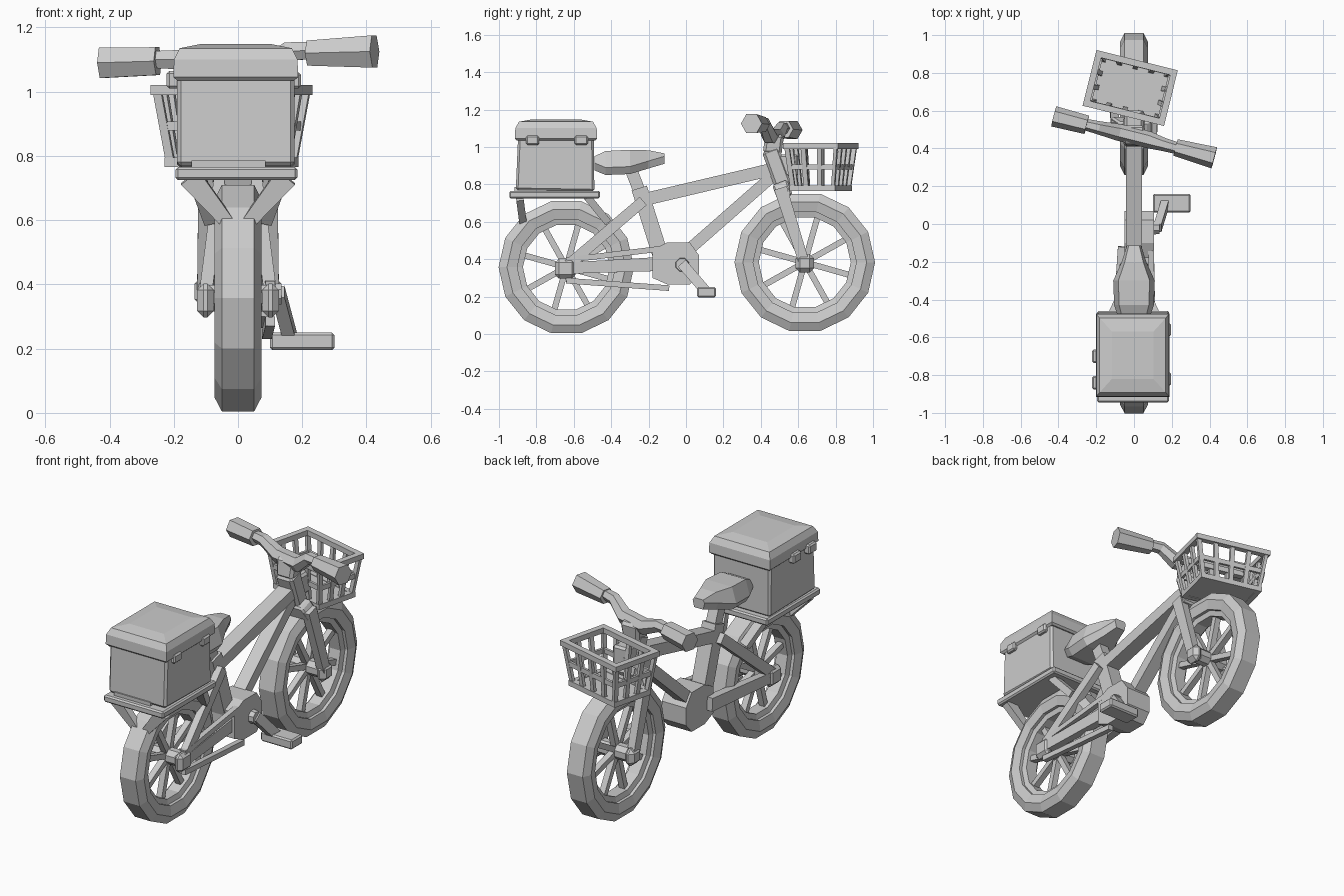
import bpy, bmesh, math
from mathutils import Vector, Matrix

if "Cube" in bpy.data.objects:
    bpy.data.objects.remove(bpy.data.objects["Cube"])

GREY = (0.6, 0.6, 0.6, 1)
grey = bpy.data.materials.new("plain grey")
grey.use_nodes = True
grey.diffuse_color = GREY
grey.node_tree.nodes["Principled BSDF"].inputs["Base Color"].default_value = GREY


def finish(name, bm, bevel=0):
    bmesh.ops.recalc_face_normals(bm, faces=bm.faces)
    mesh = bpy.data.meshes.new(name)
    bm.to_mesh(mesh)
    bm.free()
    mesh.materials.append(grey)
    ob = bpy.data.objects.new(name, mesh)
    bpy.context.collection.objects.link(ob)
    if bevel:
        mod = ob.modifiers.new("bevel", "BEVEL")
        mod.width, mod.segments = bevel, 1
    return ob


def loft(name, rings, closed=False, bevel=0):
    """Skin a list of point rings, capping the ends unless the loft is closed."""
    bm = bmesh.new()
    rows = [[bm.verts.new(p) for p in ring] for ring in rings]
    n = len(rows[0])
    pairs = list(zip(rows, rows[1:])) + ([(rows[-1], rows[0])] if closed else [])
    for a, b in pairs:
        for i in range(n):
            j = (i + 1) % n
            bm.faces.new((a[i], a[j], b[j], b[i]))
    if not closed:
        bm.faces.new(rows[0])
        bm.faces.new(rows[-1])
    return finish(name, bm, bevel)


def beam(name, p, q, w, h, w2=None, h2=None, side=(1, 0, 0), bevel=0):
    """Rectangular bar from p to q; w runs along the side direction."""
    p, q = Vector(p), Vector(q)
    d = (q - p).normalized()
    s = Vector(side)
    s = (s - d * s.dot(d)).normalized()
    u = d.cross(s)
    def ring(c, a, b):
        return [c + s * (a * i / 2) + u * (b * j / 2)
                for i, j in ((-1, -1), (1, -1), (1, 1), (-1, 1))]
    return loft(name, [ring(p, w, h), ring(q, w2 or w, h2 or h)], bevel=bevel)


def box(name, lo, hi, bevel=0):
    x, y = (lo[0] + hi[0]) / 2, (lo[1] + hi[1]) / 2
    return beam(name, (x, y, lo[2]), (x, y, hi[2]), hi[0] - lo[0], hi[1] - lo[1], bevel=bevel)


def rod(name, path, radii, sides=6):
    """Round bar through the path, with one radius per point."""
    path = [Vector(p) for p in path]
    rings = []
    for i, p in enumerate(path):
        d = (path[min(i + 1, len(path) - 1)] - path[max(i - 1, 0)]).normalized()
        u = (Vector((0, 0, 1)) - d * d.z).normalized()
        s = d.cross(u)
        rings.append([p + (u * math.cos(a) + s * math.sin(a)) * radii[i]
                      for a in (math.tau * (k + .5) / sides for k in range(sides))])
    return loft(name, rings)


# Wheels: tyre, rim, hub and spokes
def spin(name, profile, centre, sides):
    rings = []
    for k in range(sides):
        a = math.tau * (k + .5) / sides
        rings.append([(x, centre[1] + r * math.sin(a), centre[2] - r * math.cos(a))
                      for x, r in profile])
    loft(name, rings, closed=True)


def wheel(label, centre, R):
    c = Vector(centre)
    tyre = [(-.05, R), (.05, R), (.073, R - .045), (.06, R - .10), (-.06, R - .10), (-.073, R - .045)]
    rim = [(-.045, R - .09), (.045, R - .09), (.035, R - .13), (-.035, R - .13)]
    spin(label + "_tyre", tyre, c, 14)
    spin(label + "_rim", rim, c, 14)
    rod(label + "_hub", [c - Vector((.09, 0, 0)), c + Vector((.09, 0, 0))], [.045, .045], 8)
    for k in range(8):
        a = math.tau * (k + .35) / 8
        d = Vector((0, math.sin(a), math.cos(a)))
        beam(label + "_spoke", c + d * .03, c + d * (R - .12), .035, .032)


REAR, FRONT = (0, -.64, .357), (0, .635, .383)
wheel("rear_wheel", REAR, .362)
wheel("front_wheel", FRONT, .376)

# Frame
beam("top_tube", (0, -.24, .715), (0, .46, .88), .085, .068)
beam("down_tube", (0, -.02, .42), (0, .47, .85), .075, .062)
beam("seat_tube", (0, -.13, .40), (0, -.25, .78), .085, .085)
beam("seat_post", (0, -.24, .74), (0, -.31, .92), .06, .065)
beam("head_tube", (0, .53, .77), (0, .45, .99), .11, .095, bevel=.015)
beam("fork_crown", (0, .53, .73), (0, .50, .81), .25, .085, .16, .085, bevel=.01)
for s in (-1, 1):
    beam("chain_stay", (s * .10, -.64, .352), (s * .06, -.12, .375), .04, .06, .05, .075)
    beam("seat_stay", (s * .10, -.64, .36), (s * .055, -.23, .71), .04, .058)
    beam("rear_axle_block", (s * .075, -.645, .35), (s * .127, -.645, .35), .11, .105,
         side=(0, 1, 0), bevel=.02)
    beam("fork_leg", (s * .10, .505, .78), (s * .105, .635, .37), .045, .07, .045, .055)
    beam("front_axle_block", (s * .075, .635, .378), (s * .135, .635, .378), .10, .10,
         side=(0, 1, 0), bevel=.025)

# Bottom bracket cover, chain, crank and pedal
cover = [(-.18, .30), (-.10, .265), (.02, .265), (.07, .32), (.07, .42), (.02, .49), (-.10, .49), (-.18, .45)]
loft("crank_cover", [[(x, y, z) for y, z in cover] for x in (-.05, .105)])
beam("chain_upper", (.10, -.64, .395), (.09, -.14, .455), .03, .03)
beam("chain_lower", (.10, -.64, .285), (.09, -.09, .245), .03, .03)
rod("crank_axle", [(.09, -.02, .37), (.135, -.02, .37)], [.04, .035], 8)
beam("crank_arm", (.125, -.02, .375), (.165, .11, .225), .04, .055)
box("pedal", (.10, .06, .195), (.30, .16, .25), .008)

# Saddle, lofted from back to nose
saddle = [(-.49, .085, .875, .95), (-.43, .105, .85, .978), (-.30, .11, .855, .985),
          (-.20, .065, .885, .982), (-.115, .038, .91, .965)]
loft("seat", [[(-w * .75, y, lo), (w * .75, y, lo), (w, y, lo + .04), (w * .75, y, hi),
               (-w * .75, y, hi), (-w, y, lo + .04)] for y, w, lo, hi in saddle])

# Rear rack and delivery box
box("rack_plate", (-.195, -.945, .725), (.185, -.46, .765), .008)
for s in (-1, 1):
    beam("rack_rear_strut", (s * .15, -.89, .735), (s * .025, -.87, .585), .07, .04, .04, .04)
    beam("rack_front_strut", (s * .13, -.53, .735), (s * .08, -.42, .60), .05, .04)
beam("box_body", (-.007, -.70, .765), (-.007, -.695, 1.06), .365, .42, .365, .405, bevel=.012)
lid = [(.365, .42, 1.035), (.388, .44, 1.045), (.385, .435, 1.10), (.35, .395, 1.135), (.22, .25, 1.148)]
loft("box_lid", [[(-.007 + w * i / 2, -.695 + d * j / 2, z)
                  for i, j in ((-1, -1), (1, -1), (1, 1), (-1, 1))] for w, d, z in lid])
for y in (-.82, -.56):
    box("box_clasp_left", (.165, y - .035, 1.01), (.196, y + .035, 1.06), .008)
for y in (-.84, -.70):
    box("box_clasp_right", (-.222, y - .035, 1.01), (-.18, y + .035, 1.065), .008)
box("box_lower_strip", (-.145, -.917, .765), (.085, -.90, .785))

# Handlebar with stem and grips
beam("stem", (0, .46, .96), (0, .475, 1.07), .10, .10, .12, .10, bevel=.015)
rod("handlebar", [(-.27, .53, 1.10), (-.19, .51, 1.10), (-.08, .485, 1.055), (.08, .445, 1.06),
                  (.16, .42, 1.125), (.25, .395, 1.13)], [.03, .035, .045, .045, .035, .03])
rod("grip_right", [(-.425, .57, 1.09), (-.25, .525, 1.095)], [.055, .05])
rod("grip_left", [(.22, .405, 1.12), (.425, .35, 1.125)], [.045, .058])

# Front basket, turned with the handlebar
turn = Matrix.Translation((-.02, .72, 0)) @ Matrix.Rotation(math.radians(-14), 4, "Z")
W, D = Vector((.205, 0, 0)), Vector((0, .135, 0))


def at(i, j, t):
    k = .82 + .18 * t
    return turn @ (W * (i * k) + D * (j * k) + Vector((0, 0, .78 + .225 * t)))


corners = [(-1, -1), (1, -1), (1, 1), (-1, 1)]
for a, b in zip(corners, corners[1:] + corners[:1]):
    out = at(a[0] + b[0], a[1] + b[1], 1) - at(0, 0, 1)
    for t, w, h in ((0, .03, .03), (.5, .014, .028), (1, .034, .03)):
        p, q = at(*a, t), at(*b, t)
        e = (q - p).normalized() * (w / 2)
        beam("basket_ring", p - e, q + e, w, h, side=out)
    count = 4 if a[1] == b[1] else 3
    for k in range(count):
        f = k / count
        i, j = (u + (v - u) * f for u, v in zip(a, b))
        beam("basket_slat", at(i, j, 0), at(i, j, 1), .018, .026, side=out)
loft("basket_floor", [[at(i, j, 0) + Vector((0, 0, z)) for i, j in corners] for z in (-.012, .012)])
box("basket_mount", (-.05, .48, .84), (.05, .60, .96), .012)
